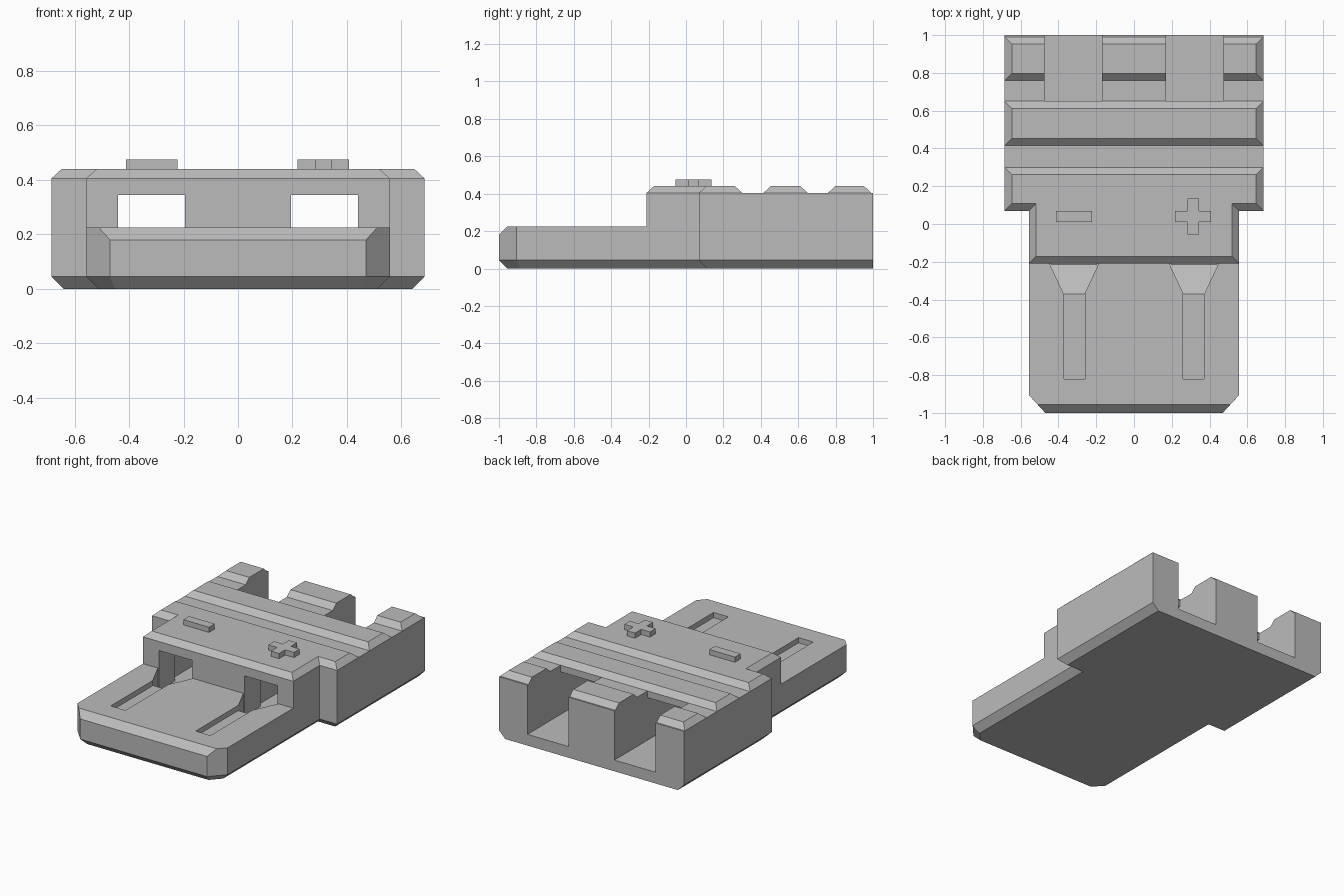
import bpy, bmesh
from mathutils import Vector, Matrix

cube = bpy.data.objects.get("Cube")
if cube:
    bpy.data.objects.remove(cube, do_unlink=True)

grey = bpy.data.materials.new("plastic_grey")
grey.use_nodes = True
COLOR = (0.5, 0.5, 0.5, 1)
grey.diffuse_color = COLOR
grey.node_tree.nodes["Principled BSDF"].inputs["Base Color"].default_value = COLOR


def mirrored(half):
    """Closed outline from its +x half, listed front to back."""
    return [Vector(p) for p in half] + [Vector((-x, y)) for x, y in reversed(half)]


def inset(outline, dist, open_back=False):
    """Move every edge inward; the back edge may stay in place."""
    back = max(p.y for p in outline)
    count = len(outline)
    edges = []
    for i, p in enumerate(outline):
        q = outline[(i + 1) % count]
        d = (q - p).normalized()
        fixed = open_back and p.y == back and q.y == back
        edges.append((Vector((-d.y, d.x)), 0 if fixed else dist))
    result = []
    for i, p in enumerate(outline):
        (n0, a0), (n1, a1) = edges[i - 1], edges[i]
        result.append(p + Matrix((n0, n1)).inverted() @ Vector((a0, a1)))
    return result


def loft(name, rings):
    """Solid through stacked outlines given as (outline, height)."""
    bm = bmesh.new()
    loops = [[bm.verts.new((p[0], p[1], z)) for p in ring] for ring, z in rings]
    bm.faces.new(loops[0])
    bm.faces.new(loops[-1])
    for low, high in zip(loops, loops[1:]):
        for i in range(len(low)):
            j = (i + 1) % len(low)
            bm.faces.new((low[i], low[j], high[j], high[i]))
    bmesh.ops.recalc_face_normals(bm, faces=bm.faces)
    mesh = bpy.data.meshes.new(name)
    bm.to_mesh(mesh)
    bm.free()
    mesh.materials.append(grey)
    obj = bpy.data.objects.new(name, mesh)
    bpy.context.collection.objects.link(obj)
    return obj


def box(name, x0, x1, y0, y1, z0, z1):
    ring = [(x0, y0), (x1, y0), (x1, y1), (x0, y1)]
    return loft(name, [(ring, z0), (ring, z1)])


# Main measurements
TONGUE_W, BODY_W, STEP_Y, FACE_Y = 0.557, 0.685, 0.07, -0.21
TONGUE_Z, BODY_Z, TOP_Z, BEVEL = 0.225, 0.405, 0.44, 0.045
FLOOR, GROOVE_Z = 0.075, 0.19

# Lower shell: tongue and base of the wide body
rear_half = [(TONGUE_W, STEP_Y), (BODY_W, STEP_Y), (BODY_W, 1)]
base = mirrored([(0.47, -1), (TONGUE_W, -0.905)] + rear_half)
base_top = mirrored([(0.511, -0.955), (TONGUE_W, -0.905)] + rear_half)
lower_shell = loft("lower_shell", [
    (inset(base, BEVEL, True), 0), (base, BEVEL),
    (base, TONGUE_Z - BEVEL), (base_top, TONGUE_Z)])

# Upper shell behind the tongue
upper = mirrored([(TONGUE_W, FACE_Y)] + rear_half)
upper_shell = loft("upper_shell", [(upper, TONGUE_Z), (upper, BODY_Z)])

# Bevelled top plate and grip ridges
ridge_outlines = {
    "top_plate": mirrored([(TONGUE_W, FACE_Y)] + rear_half[:2] + [(BODY_W, 0.30)]),
    "middle_ridge": mirrored([(BODY_W, 0.415), (BODY_W, 0.65)]),
    "rear_ridge": mirrored([(BODY_W, 0.76), (BODY_W, 0.99)]),
}
ridges = {name: loft(name, [(o, BODY_Z), (inset(o, 0.038), TOP_Z)])
          for name, o in ridge_outlines.items()}

# Cutters for the two contact channels
cutters = []
for s in (-1, 1):
    def channel(name, near, far, *yz):
        cutters.append(box(name, *sorted((s * near, s * far)), *yz))

    channel("rear_slot_cutter", 0.17, 0.475, 0.65, 1.1, FLOOR, 0.6)
    channel("tunnel_cutter", 0.17, 0.475, -0.04, 0.7, FLOOR, 0.36)
    channel("window_cutter", 0.195, 0.44, FACE_Y - 0.005, 0, FLOOR, 0.345)
    channel("groove_cutter", 0.26, 0.37, -0.82, -0.365, GROOVE_Z, 0.3)
    # Funnel: the floor falls towards the window
    funnel = box("funnel_cutter", -0.13, 0.13, -0.37, FACE_Y, FLOOR, 0.3)
    for v in funnel.data.vertices:
        if v.co.y < -0.3:
            v.co.x *= 0.055 / 0.13
            if v.co.z < 0.2:
                v.co.z = GROOVE_Z
        v.co.x += s * 0.317
    cutters.append(funnel)

# Cut the channels and bake the result
targets = [lower_shell, upper_shell, ridges["rear_ridge"]]
for obj in targets:
    for cutter in cutters:
        if obj is ridges["rear_ridge"] and "rear_slot" not in cutter.name:
            continue
        cutter.hide_render = True
        mod = obj.modifiers.new(cutter.name, "BOOLEAN")
        mod.operation = "DIFFERENCE"
        mod.solver = "EXACT"
        mod.object = cutter
bpy.context.view_layer.update()
graph = bpy.context.evaluated_depsgraph_get()
baked = [bpy.data.meshes.new_from_object(o.evaluated_get(graph)) for o in targets]
for obj, mesh in zip(targets, baked):
    obj.modifiers.clear()
    obj.data = mesh
for cutter in cutters:
    bpy.data.objects.remove(cutter, do_unlink=True)

# Raised polarity marks
ARM, HALF, MARK_TOP = 0.095, 0.03, 0.475
cross = mirrored([(HALF, -ARM), (HALF, -HALF), (ARM, -HALF),
                  (ARM, HALF), (HALF, HALF), (HALF, ARM)])
bar = mirrored([(ARM, -HALF), (ARM, HALF)])
for name, outline, x in (("plus_mark", cross, 0.313), ("minus_mark", bar, -0.317)):
    mark = loft(name, [(outline, TOP_Z - 0.005), (outline, MARK_TOP)])
    mark.location = (x, 0.04, 0)
